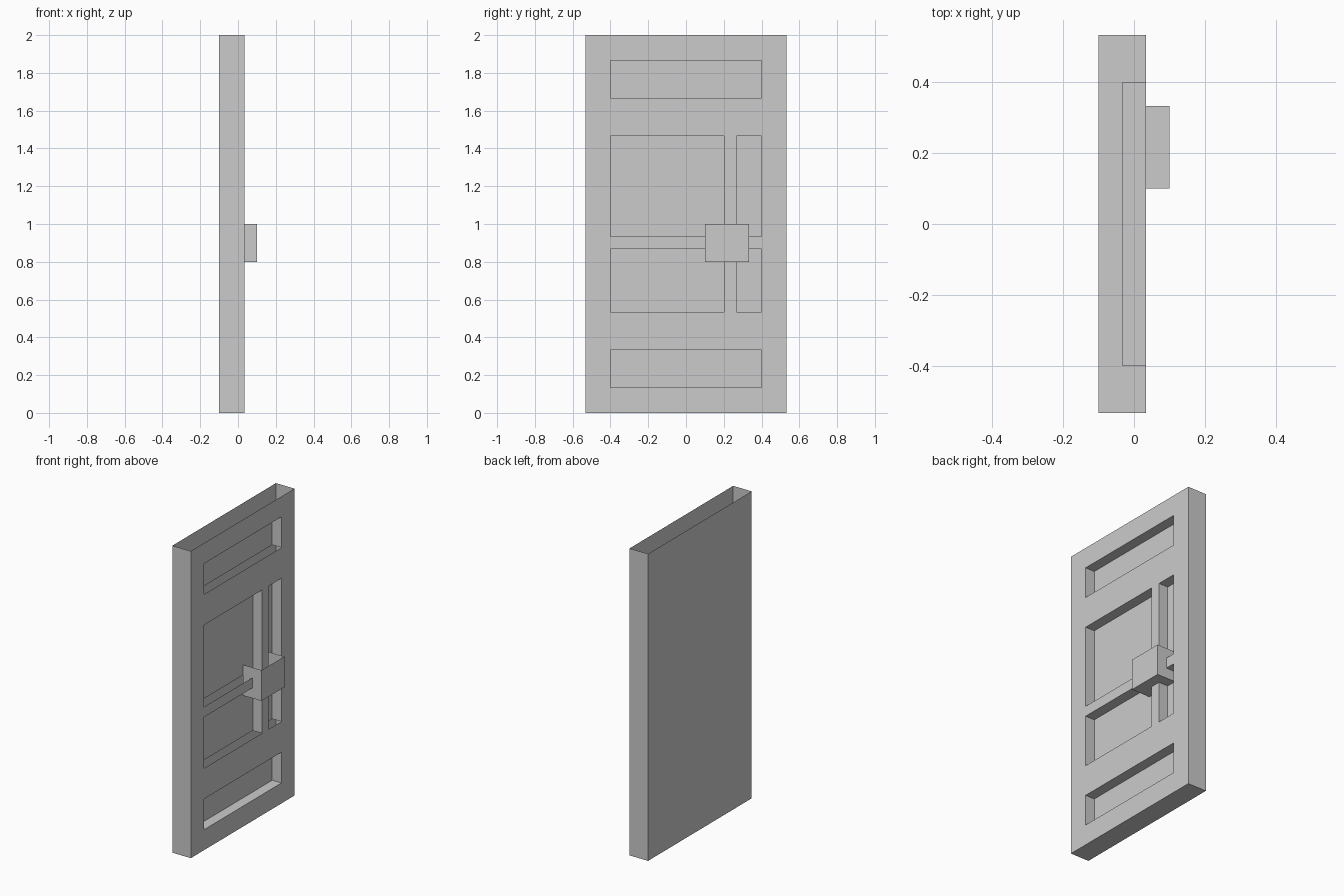
import bpy
import bmesh

cube = bpy.data.objects.get("Cube")
if cube:
    bpy.data.objects.remove(cube, do_unlink=True)

UNIT = 1 / 15  # the door is laid out on a regular module

grey = bpy.data.materials.new("plain_grey")
grey.use_nodes = True
grey.diffuse_color = (0.6, 0.6, 0.6, 1)
grey.node_tree.nodes["Principled BSDF"].inputs["Base Color"].default_value = (0.6, 0.6, 0.6, 1)


def add_box(bm, low, high, open_sides=(), inward=False):
    """Add a box, leaving the named sides open."""
    corner = {}
    for i in (0, 1):
        for j in (0, 1):
            for k in (0, 1):
                pick = [(low, high)[n][axis] * UNIT for axis, n in enumerate((i, j, k))]
                corner[i, j, k] = bm.verts.new(pick)
    for axis in range(3):
        for end in (0, 1):
            if "-+"[end] + "xyz"[axis] in open_sides:
                continue
            ring = []
            for a, b in ((0, 0), (1, 0), (1, 1), (0, 1)):
                key = [0, 0, 0]
                key[axis] = end
                key[(axis + 1) % 3] = a
                key[(axis + 2) % 3] = b
                ring.append(corner[tuple(key)])
            if (end == 0) != inward:
                ring.reverse()
            bm.faces.new(ring)


def finish(name, bm):
    bmesh.ops.remove_doubles(bm, verts=bm.verts, dist=0.0001)
    loose = [v for v in bm.verts if not v.link_faces]
    bmesh.ops.delete(bm, geom=loose, context='VERTS')
    mesh = bpy.data.meshes.new(name)
    bm.to_mesh(mesh)
    bm.free()
    mesh.materials.append(grey)
    obj = bpy.data.objects.new(name, mesh)
    bpy.context.collection.objects.link(obj)
    return obj


BACK, RECESS, FACE, KNOB = -1.5, -0.5, 0.5, 1.5
WIDE, WINDOW, NARROW = (-6, 6), (-6, 3), (4, 6)

# Recessed panels: side-to-side span, then height span
panels = [(WIDE, (2, 5)), (WIDE, (25, 28))]
for rows in ((8, 13), (14, 22)):
    panels += [(WINDOW, rows), (NARROW, rows)]

# Door shell, open along its top edge
bm = bmesh.new()
add_box(bm, (BACK, -8, 0), (FACE, 8, 30), ("+x", "+z"))
finish("door_shell", bm)

# Recess pockets; only the lowest has a sill
bm = bmesh.new()
for (y0, y1), (z0, z1) in panels:
    sides = ("+x",) if z0 == 2 else ("+x", "-z")
    add_box(bm, (RECESS, y0, z0), (FACE, y1, z1), sides, inward=True)
finish("recessed_panels", bm)

# Front frame: every grid cell that is not a recess
bm = bmesh.new()
ys = sorted({-8, 8} | {y for span, _ in panels for y in span})
zs = sorted({0, 30} | {z for _, span in panels for z in span})
for y0, y1 in zip(ys, ys[1:]):
    for z0, z1 in zip(zs, zs[1:]):
        if any(p[0] <= y0 < p[1] and q[0] <= z0 < q[1] for p, q in panels):
            continue
        loop = ((y0, z0), (y1, z0), (y1, z1), (y0, z1))
        bm.faces.new([bm.verts.new((FACE * UNIT, y * UNIT, z * UNIT)) for y, z in loop])
finish("front_frame", bm)

# Square handle, open at its top and seated in the recess
bm = bmesh.new()
add_box(bm, (RECESS, 1.5, 12), (KNOB, 5, 15), ("-x", "+z"))
finish("door_handle", bm)
